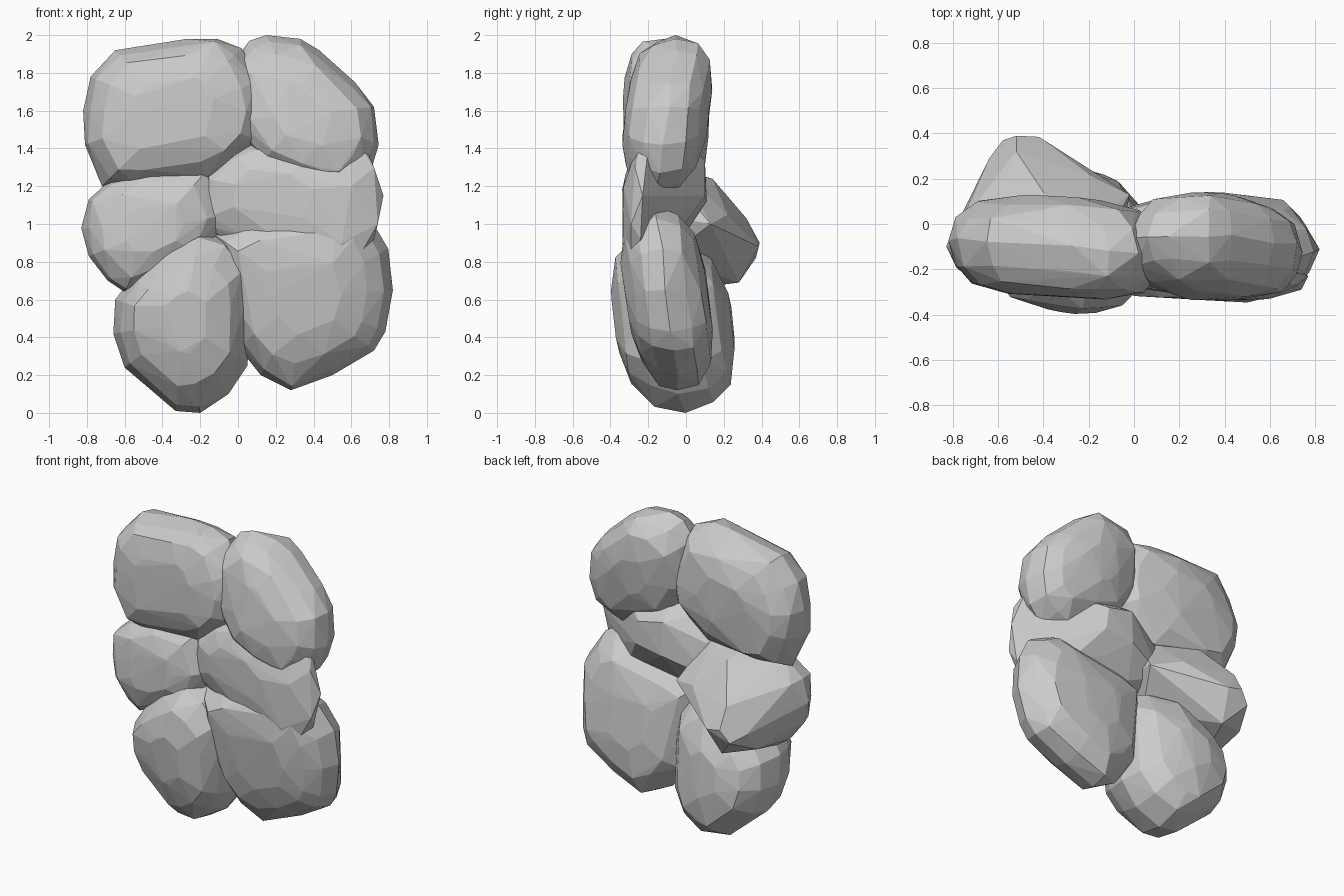
import bpy, bmesh, math, random

random.seed(4)


def stone(name, outline, yc, depth, sx=0.0, sz=0.0, front=0.6, back=0.6,
          extra=(), merge=0.035):
    """Rounded faceted stone: front outline shrunk towards front and back, then hulled.
    sx / sz lean the middle plane; front / back set how boxy each side is."""
    cx = (min(p[0] for p in outline) + max(p[0] for p in outline)) / 2
    cz = (min(p[1] for p in outline) + max(p[1] for p in outline)) / 2
    bm = bmesh.new()
    for deg in (-80, -56, -30, 0, 30, 56, 80):
        t = math.radians(deg)
        s = math.cos(t) ** (front if deg < 0 else back)
        for x, z in outline:
            k = s * (1 if deg == 0 else random.uniform(0.94, 1.03))
            dx, dz = (x - cx) * k, (z - cz) * k
            y = yc + depth * math.sin(t) + sx * dx + sz * dz
            y += random.uniform(-0.012, 0.012)
            bm.verts.new((cx + dx, y, cz + dz))
    for p in extra:
        bm.verts.new(p)
    # thin out the points first so the hull gets broad chiselled planes
    bmesh.ops.remove_doubles(bm, verts=bm.verts[:], dist=merge)
    bmesh.ops.convex_hull(bm, input=bm.verts[:])
    loose = [v for v in bm.verts if not v.link_faces]
    bmesh.ops.delete(bm, geom=loose, context='VERTS')
    bmesh.ops.recalc_face_normals(bm, faces=bm.faces[:])
    me = bpy.data.meshes.new(name)
    bm.to_mesh(me)
    bm.free()
    ob = bpy.data.objects.new(name, me)
    bpy.context.collection.objects.link(ob)
    return ob


# upper row
stone("top_left_stone",
      [(-.82, 1.6), (-.78, 1.78), (-.65, 1.92), (-.27, 1.98), (-.11, 1.98),
       (.02, 1.93), (.12, 1.76), (.15, 1.6), (.13, 1.44), (0, 1.34),
       (-.15, 1.24), (-.55, 1.19), (-.72, 1.2), (-.81, 1.42)],
      -.1, .215, sx=-.06, front=.42, back=.55)
stone("top_right_stone",
      [(-.02, 1.86), (.06, 1.97), (.15, 2.0), (.33, 1.98), (.43, 1.92), (.62, 1.75),
       (.72, 1.62), (.745, 1.42), (.7, 1.27), (.6, 1.17), (.5, 1.16),
       (.33, 1.22), (.12, 1.32), (-.04, 1.55)],
      -.1, .215, sz=.13, front=.5, back=.6)

# middle row, left stone has a wedge sticking out of the back
stone("middle_left_stone",
      [(-.83, .98), (-.79, 1.13), (-.68, 1.23), (-.45, 1.3), (-.15, 1.3),
       (-.06, 1.05), (-.15, .82), (-.45, .7), (-.6, .64), (-.69, .7), (-.79, .83)],
      -.1, .19, front=.5, back=.6,
      extra=[(-.52, .39, .9), (-.42, .385, .88), (-.58, .37, .82), (-.64, .29, .86),
             (-.64, .2, 1.0), (-.52, .32, 1.03), (-.46, .28, .69), (-.66, .2, .74),
             (-.3, .3, .93), (-.2, .22, 1.05), (-.02, .13, 1.0), (-.4, .14, 1.24)])
# leaning stone: tucked behind on the left, overlapping its neighbours on the right
stone("centre_stone",
      [(-.25, 1.0), (-.22, 1.25), (-.05, 1.4), (.12, 1.46), (.35, 1.36), (.5, 1.28),
       (.6, 1.2), (.62, 1.0), (.52, .88), (.3, .88), (0, .88)],
      -.12, .18, sx=-.14, front=.4, back=1.1, merge=.025,
      extra=[(.585, -.23, 1.5), (.61, -.215, 1.49), (.68, -.2, 1.4), (.72, -.27, 1.3),
             (.77, -.23, 1.15), (.74, -.29, 1.0), (.72, -.24, .92), (.62, -.29, .79),
             (.49, -.3, .75), (.37, -.3, .8), (.55, -.335, .9), (.6, -.33, 1.2),
             (.1, .1, 1.34), (.3, .1, 1.15), (.1, .11, 1.12), (.28, .1, 1.3)])

# lower row
stone("bottom_right_stone",
      [(0, .35), (.12, .2), (.28, .12), (.5, .2), (.72, .33), (.78, .43),
       (.82, .65), (.795, .87), (.7, 1.03), (.58, 1.1), (.25, 1.04),
       (.03, 1.02), (-.12, .94), (-.08, .65)],
      -.1, .215, sz=-.13, front=.5, back=.6)
stone("bottom_left_stone",
      [(-.66, .42), (-.65, .6), (-.55, .73), (-.38, .88), (-.2, .96), (-.05, .92),
       (.06, .78), (.07, .6), (.05, .25), (-.05, .1), (-.2, 0), (-.33, .01),
       (-.6, .24)],
      -.065, .305, sx=-.07, sz=-.13, front=.6, back=.65)
